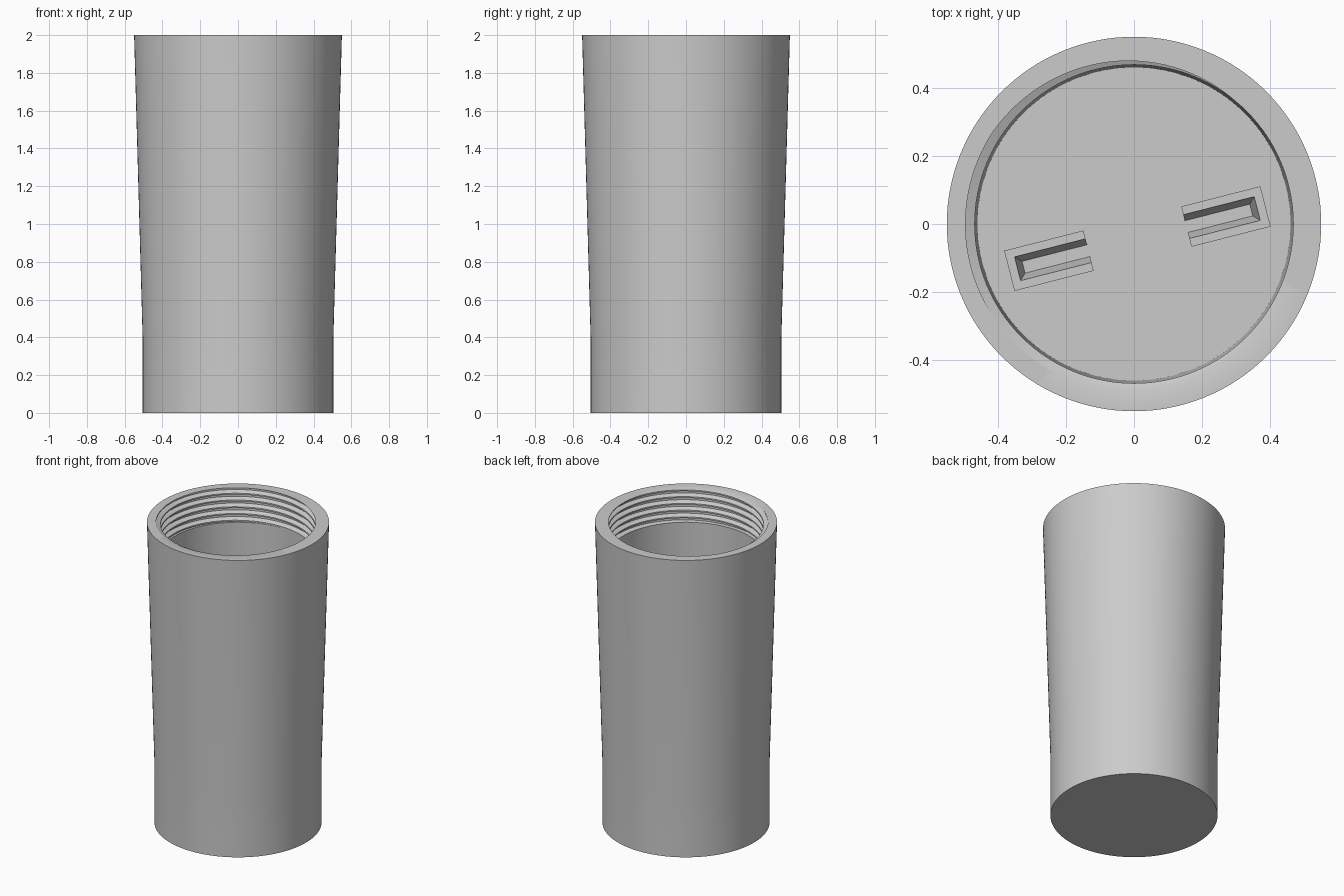
import bpy, bmesh, math
from mathutils import Matrix

if "Cube" in bpy.data.objects:
    bpy.data.objects.remove(bpy.data.objects["Cube"])

N = 128                       # sides of the cup
CREST, ROOT = 0.468, 0.495    # thread radii
PITCH, PHASE = 0.045, 195 / 360
TOP, THREAD_END, FLOOR = 2.0, 1.78, 0.08

grey = bpy.data.materials.new("plain grey")
grey.diffuse_color = (0.6, 0.6, 0.6, 1)
grey.use_nodes = True
grey.node_tree.nodes["Principled BSDF"].inputs["Base Color"].default_value = grey.diffuse_color


def finish(bm, name):
    bmesh.ops.remove_doubles(bm, verts=bm.verts, dist=1e-5)
    bmesh.ops.recalc_face_normals(bm, faces=bm.faces)
    mesh = bpy.data.meshes.new(name)
    bm.to_mesh(mesh)
    bm.free()
    mesh.materials.append(grey)
    ob = bpy.data.objects.new(name, mesh)
    bpy.context.collection.objects.link(ob)
    bpy.context.view_layer.objects.active = ob
    ob.select_set(True)
    bpy.ops.object.shade_smooth_by_angle(angle=math.radians(30))
    ob.select_set(False)
    return ob


def thread_radius(z, turn):
    """Inner radius at a height and a fraction of a turn."""
    t = (z - TOP) / PITCH - turn + PHASE
    d = abs(t - round(t))
    return CREST + (ROOT - CREST) * min(1, max(0, (0.40 - d) / 0.27))


def thread_row(t):
    """One helical row of (radius, height), cut level at both ends."""
    row = []
    for i in range(N + 1):
        z = TOP + PITCH * (t + i / N - PHASE)
        z = min(TOP, max(THREAD_END, z))
        row.append((thread_radius(z, i / N), z))
    return row


def ring(r, z):
    return [(r, z)] * (N + 1)


# Cup: outer wall, rim, threaded neck, drafted bore and floor
rows = [ring(0.0, 0.0), ring(0.505, 0.0), ring(0.505, 0.4), ring(0.55, TOP)]
turns = math.ceil((TOP - THREAD_END) / PITCH) + 1
for n in range(1, -turns - 1, -1):
    rows += [thread_row(n + d) for d in (0.40, 0.13, -0.13, -0.40)]
rows += [ring(CREST, THREAD_END), ring(0.46, FLOOR), ring(0.0, FLOOR)]

bm = bmesh.new()
grid = []
for row in rows:
    grid.append([bm.verts.new((r * math.cos(i * math.tau / N),
                               r * math.sin(i * math.tau / N), z))
                 for i, (r, z) in enumerate(row)])
for a, b in zip(grid, grid[1:]):
    for i in range(N):
        quad = (a[i], a[i + 1], b[i + 1], b[i])
        if len({tuple(round(c, 5) for c in v.co) for v in quad}) > 2:
            bm.faces.new(quad)
finish(bm, "threaded_cup")


# Brackets: U-shaped ribs on the floor, open towards the middle
def bracket(name, x, y, angle):
    L, W, H = 0.12, 0.061, 0.10
    outer = [(-L, W), (L, W), (L, -W), (-L, -W)]

    def inner(e):
        return [(-L, -W + e), (L - e, -W + e), (L - e, W - e), (-L, W - e)]

    bm = bmesh.new()
    levels = [[bm.verts.new((px, py, z)) for px, py in outer + inner(e)]
              for z, e in ((FLOOR - 0.01, 0.045), (FLOOR + H, 0.025))]
    low, high = levels
    for i in range(8):
        j = (i + 1) % 8
        bm.faces.new((low[i], low[j], high[j], high[i]))
    for lv in levels:             # three strips: arm, end, arm
        for a, b, c, d in ((0, 1, 6, 7), (1, 2, 5, 6), (2, 3, 4, 5)):
            bm.faces.new((lv[a], lv[b], lv[c], lv[d]))
    bmesh.ops.transform(bm, verts=bm.verts, matrix=Matrix.Translation((x, y, 0))
                        @ Matrix.Rotation(math.radians(angle), 4, 'Z'))
    finish(bm, name)


bracket("right_bracket", 0.27, 0.022, 14.3)
bracket("left_bracket", -0.25, -0.108, 194.3)
